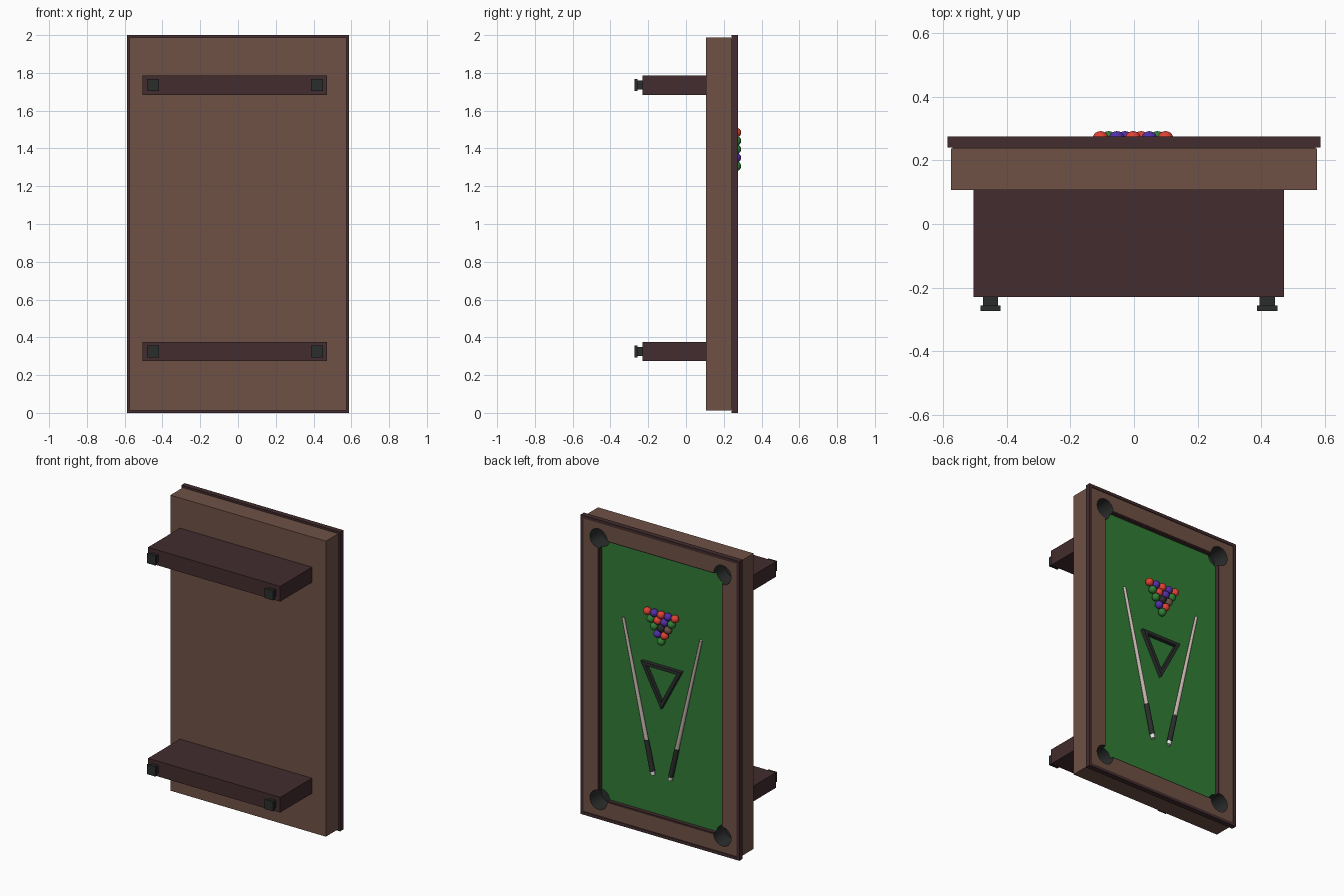
import bpy, bmesh, math
from mathutils import Vector, Matrix

if "Cube" in bpy.data.objects:
    bpy.data.objects.remove(bpy.data.objects["Cube"])


def mat(name, hexcol):
    def lin(c):
        c /= 255
        return c / 12.92 if c <= 0.04045 else ((c + 0.055) / 1.055) ** 2.4
    m = bpy.data.materials.new(name)
    m.diffuse_color = [lin(int(hexcol[i:i + 2], 16)) for i in (0, 2, 4)] + [1]
    m.use_nodes = True
    m.node_tree.nodes["Principled BSDF"].inputs["Base Color"].default_value = m.diffuse_color
    return m


WOOD = mat("brown wood", "6f5145")
DARK = mat("dark wood", "432c2e")
CLOTH = mat("green cloth", "307d35")
BLACK = mat("charcoal", "2b2d2d")
RED = mat("red", "e04234")
PURPLE = mat("purple", "5130a8")
SHAFT = mat("pale cue wood", "c4b2ae")
WHITE = mat("white", "f2f2f2")


def finish(name, bm, m, smooth=False):
    bmesh.ops.recalc_face_normals(bm, faces=bm.faces[:])
    me = bpy.data.meshes.new(name)
    bm.to_mesh(me)
    bm.free()
    me.materials.append(m)
    ob = bpy.data.objects.new(name, me)
    bpy.context.collection.objects.link(ob)
    if smooth:
        activate(ob)
        bpy.ops.object.shade_smooth_by_angle(angle=math.radians(40))
    return ob


def activate(ob):
    bpy.ops.object.select_all(action='DESELECT')
    ob.select_set(True)
    bpy.context.view_layer.objects.active = ob


def box(name, x0, x1, y0, y1, z0, z1, m):
    bm = bmesh.new()
    mx = Matrix.Translation(((x0 + x1) / 2, (y0 + y1) / 2, (z0 + z1) / 2)) \
        @ Matrix.Diagonal((x1 - x0, y1 - y0, z1 - z0, 1))
    bmesh.ops.create_cube(bm, size=1, matrix=mx)
    return finish(name, bm, m)


def ring(name, outer, inner, y0, y1, m):
    """Closed frame between two (x, z) loops, extruded along y."""
    bm = bmesh.new()
    loops = [[bm.verts.new((x, y, z)) for x, z in pts]
             for pts, y in ((outer, y0), (outer, y1), (inner, y1), (inner, y0))]
    n = len(outer)
    for k in range(4):
        a, b = loops[k], loops[(k + 1) % 4]
        for i in range(n):
            j = (i + 1) % n
            bm.faces.new((a[i], a[j], b[j], b[i]))
    return finish(name, bm, m)


def rect(hx, hz):
    return [(-hx, 1 - hz), (hx, 1 - hz), (hx, 1 + hz), (-hx, 1 + hz)]


def add_rod(bm, p0, p1, r0, r1, seg=16):
    p0, p1 = Vector(p0), Vector(p1)
    d = p1 - p0
    mx = Matrix.Translation((p0 + p1) / 2) @ d.to_track_quat('Z', 'Y').to_matrix().to_4x4()
    bmesh.ops.create_cone(bm, cap_ends=True, segments=seg, radius1=r0, radius2=r1,
                          depth=d.length, matrix=mx)


# table body, cloth, rails, cushions and outer trim (table stands on its short end)
body = box("table_body", -.575, .575, .107, .238, .0125, 1.9875, WOOD)
cloth = box("cloth", -.465, .465, .225, .241, .12, 1.88, CLOTH)
rails = ring("rails", rect(.57, .982), rect(.46, .875), .23, .270, WOOD)
cushions = ring("cushions", rect(.461, .876), rect(.452, .867), .23, .267, DARK)
ring("outer_trim", rect(.587, 1.0), rect(.567, .98), .24, .275, DARK)

# corner pockets cut through all playing surface parts
bm = bmesh.new()
for sx in (-1, 1):
    for sz in (-1, 1):
        add_rod(bm, (sx * .458, .15, 1 + sz * .874), (sx * .458, .32, 1 + sz * .874), .064, .064, 32)
cutter = finish("pocket_cutter", bm, BLACK)
cutter.hide_render = True
for ob in (body, cloth, rails, cushions):
    ob.data.materials.append(BLACK)
    mod = ob.modifiers.new("pockets", 'BOOLEAN')
    mod.operation = 'DIFFERENCE'
    mod.solver = 'EXACT'
    mod.material_mode = 'TRANSFER'
    mod.object = cutter
    activate(ob)
    bpy.ops.object.modifier_apply(modifier=mod.name)
    bpy.ops.object.shade_smooth_by_angle(angle=math.radians(30))
bpy.data.objects.remove(cutter)

# slab legs with two stepped feet each
for tag, z in (("lower", .325), ("upper", 1.735)):
    box(tag + "_leg", -.505, .472, -.229, .11, z - .051, z + .051, DARK)
    for side, x in (("left", -.451), ("right", .419)):
        box(f"{tag}_{side}_foot_neck", x - .024, x + .024, -.26, -.225, z - .024, z + .024, BLACK)
        box(f"{tag}_{side}_foot_pad", x - .032, x + .032, -.273, -.257, z - .032, z + .032, BLACK)

# racked balls, widest row at the top, listed from +x to -x
R = .0255
rows = [(RED, PURPLE, RED, PURPLE, RED), (CLOTH, RED, PURPLE, CLOTH),
        (CLOTH, BLACK, WOOD), (PURPLE, RED), (CLOTH,)]
for r, row in enumerate(rows):
    for i, m in enumerate(row):
        bm = bmesh.new()
        pos = ((len(row) - 1) * R - i * 2 * R - .003, .241 + R, 1.484 - r * R * 1.74)
        bmesh.ops.create_uvsphere(bm, u_segments=20, v_segments=12, radius=R,
                                  matrix=Matrix.Translation(pos))
        finish(f"ball_{r}_{i}", bm, m, True)

# triangle rack
tri = [(.15, 1.136), (-.15, 1.136), (0, .852)]
inner = [(x * .76, 1.046 + (z - 1.046) * .76) for x, z in tri]
ring("rack_triangle", tri, inner, .239, .267, BLACK)

# two cues, tapering from butt to tip
for side, s in (("left", 1), ("right", -1)):
    butt, tip = Vector((s * .063, .257, .393)), Vector((s * .288, .252, 1.385))
    for part, a, b, r0, r1, m in (("butt_cap", 0, .03, .013, .016, WHITE),
                                  ("handle", .025, .225, .0165, .0155, BLACK),
                                  ("shaft", .22, 1, .0135, .009, SHAFT)):
        bm = bmesh.new()
        add_rod(bm, butt.lerp(tip, a), butt.lerp(tip, b), r0, r1)
        finish(f"{side}_cue_{part}", bm, m, True)
